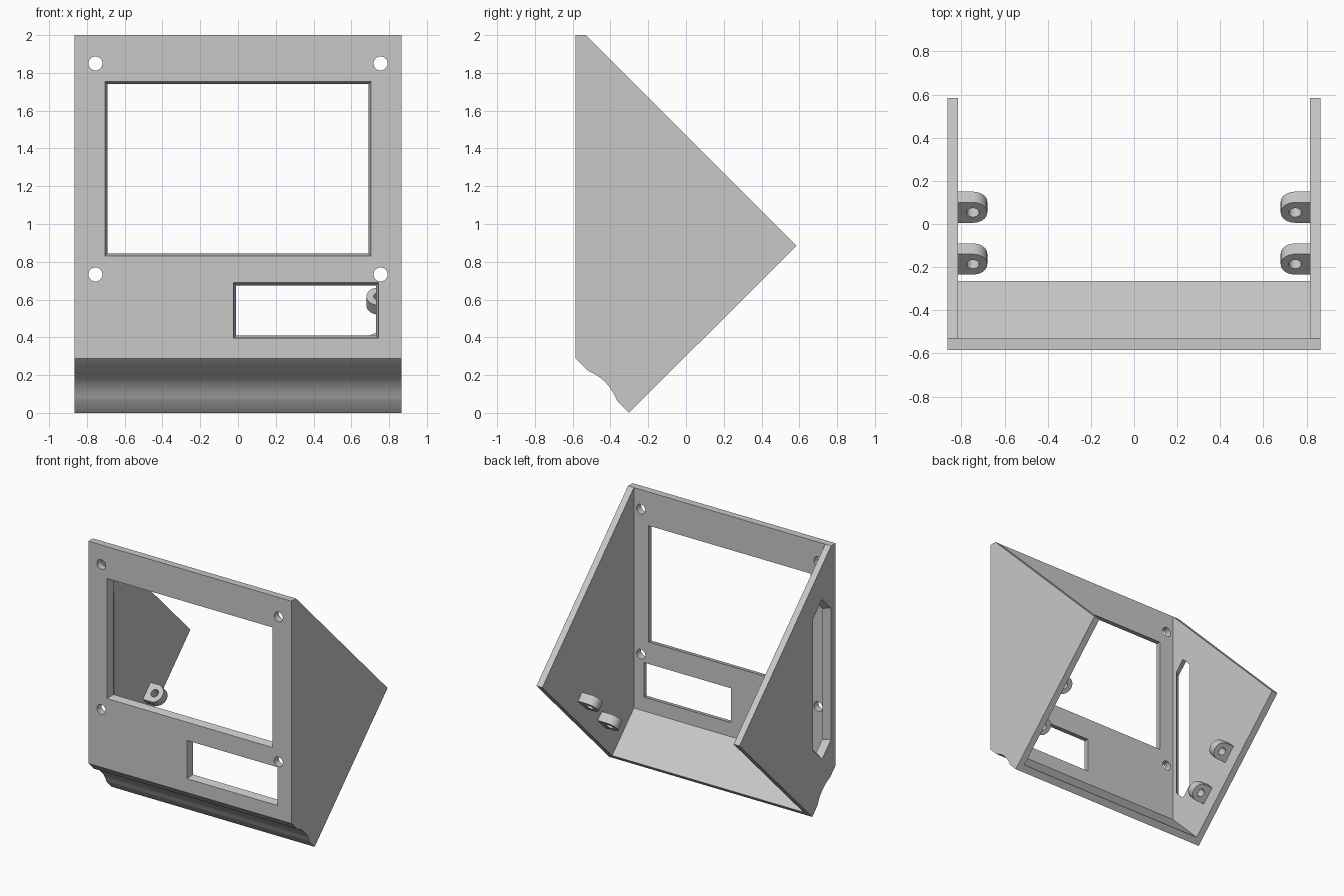
import bpy, bmesh, math
from mathutils import Vector
from mathutils.geometry import interpolate_bezier

cube = bpy.data.objects.get("Cube")
if cube:
    bpy.data.objects.remove(cube, do_unlink=True)

grey = bpy.data.materials.new("light_grey")
grey.use_nodes = True
colour = (0.58, 0.58, 0.58, 1)
grey.diffuse_color = colour
grey.node_tree.nodes["Principled BSDF"].inputs["Base Color"].default_value = colour

HALF, INNER = 0.865, 0.815       # outer and inner half width
FRONT, BACK = -0.585, -0.53      # front panel faces


def loft(name, loop_a, loop_b):
    """Closed solid between two matching loops of points."""
    bm = bmesh.new()
    a = [bm.verts.new(p) for p in loop_a]
    b = [bm.verts.new(p) for p in loop_b]
    bm.faces.new(a)
    bm.faces.new(b)
    for i in range(len(a)):
        j = (i + 1) % len(a)
        bm.faces.new((a[i], a[j], b[j], b[i]))
    bmesh.ops.recalc_face_normals(bm, faces=bm.faces)
    mesh = bpy.data.meshes.new(name)
    bm.to_mesh(mesh)
    bm.free()
    mesh.materials.append(grey)
    obj = bpy.data.objects.new(name, mesh)
    bpy.context.collection.objects.link(obj)
    return obj


def side_prism(name, profile, half):
    return loft(name, [(-half, y, z) for y, z in profile], [(half, y, z) for y, z in profile])


def cut(obj, cutters):
    """Subtract the cutters, bake the result and remove them."""
    for c in cutters:
        c.hide_render = True
        mod = obj.modifiers.new("cut", "BOOLEAN")
        mod.operation, mod.solver, mod.object = "DIFFERENCE", "EXACT", c
    bpy.context.view_layer.update()
    graph = bpy.context.evaluated_depsgraph_get()
    mesh = bpy.data.meshes.new_from_object(obj.evaluated_get(graph))
    obj.modifiers.clear()
    obj.data = mesh
    for c in cutters:
        bpy.data.objects.remove(c, do_unlink=True)


def smooth(obj):
    bpy.ops.object.select_all(action="DESELECT")
    obj.select_set(True)
    bpy.context.view_layer.objects.active = obj
    bpy.ops.object.shade_smooth_by_angle(angle=math.radians(30))


def ring(cx, cy, r, n=32):
    return [(cx + r * math.cos(2 * math.pi * i / n), cy + r * math.sin(2 * math.pi * i / n))
            for i in range(n)]


# Housing outline with the wavy lower front
wave = interpolate_bezier(Vector((-0.518, 0.222)), Vector((-0.455, 0.197)),
                          Vector((-0.397, 0.148)), Vector((-0.365, 0.064)), 14)
outline = [(BACK, 2), (FRONT, 2), (FRONT, 0.288)]
outline += [(p.x, p.y) for p in wave] + [(-0.302, 0), (0.585, 0.885)]
housing = side_prism("housing", outline, HALF)

# Open interior
cavity = side_prism("cavity_cutter", [(BACK, 2.3), (BACK, 0.302), (-0.165, -0.063),
                                      (1, -0.063), (1, 2.3)], INNER)
cut(housing, [cavity])

cutters = []


# Front windows, slightly narrower towards the inside
def window(x0, x1, z0, z1):
    def rect(y, g):
        return [(x0 + g, y, z0 + g), (x1 - g, y, z0 + g), (x1 - g, y, z1 - g), (x0 + g, y, z1 - g)]
    cutters.append(loft("window_cutter", rect(FRONT - 0.02, -0.005), rect(BACK + 0.02, 0.02)))


window(-0.705, 0.705, 0.83, 1.755)
window(-0.025, 0.745, 0.395, 0.69)

# Four screw holes in the front panel
for x in (-0.755, 0.755):
    for z in (0.733, 1.85):
        loop = ring(x, z, 0.037)
        cutters.append(loft("screw_cutter", [(a, FRONT - 0.1, b) for a, b in loop],
                            [(a, BACK + 0.1, b) for a, b in loop]))


# Tapered slot with pointed ends in one side wall
def slot(x, r):
    mid, low, high = -0.42, 0.51, 1.52
    return [(x, mid - r, low), (x, mid, low - r), (x, mid + r, low),
            (x, mid + r, high), (x, mid, high + r), (x, mid - r, high)]


cutters.append(loft("slot_cutter", slot(-HALF - 0.01, 0.118), slot(-INNER + 0.01, 0.067)))
cut(housing, cutters)
smooth(housing)

# Tilted mounting lugs, two on each side wall
along = Vector((0, 1, 1)).normalized()
through = Vector((0, 1, -1)).normalized()
R, THICK, HOLE_X = 0.067, 0.07, 0.747
lug_shape = [(INNER + 0.01, -R)]
lug_shape += [(HOLE_X - R * math.sin(math.pi * i / 16), -R * math.cos(math.pi * i / 16))
              for i in range(17)]
lug_shape += [(INNER + 0.01, R)]
for side, label in ((1, "left"), (-1, "right")):
    for y, z, place in ((0.053, 0.617, "rear"), (-0.187, 0.377, "front")):
        def layer(loop, depth):
            return [Vector((side * u, y, z)) + along * v + through * depth for u, v in loop]
        lug = loft(f"{label}_{place}_lug", layer(lug_shape, 0), layer(lug_shape, THICK))
        hole = ring(HOLE_X, 0, 0.029, 24)
        cut(lug, [loft("lug_cutter", layer(hole, -0.05), layer(hole, THICK + 0.05))])
        smooth(lug)
